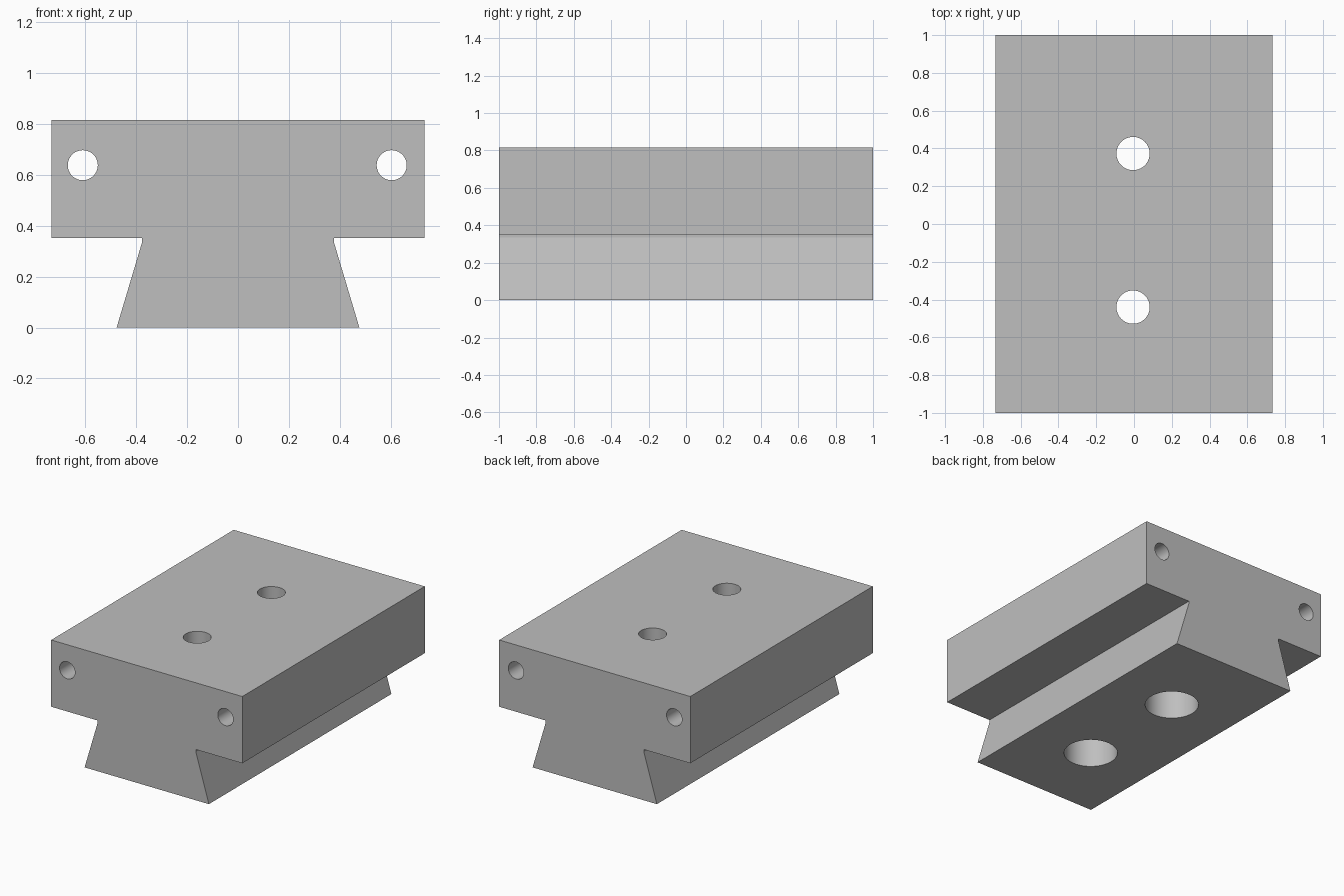
import bpy, bmesh, math
from mathutils import Vector

cube = bpy.data.objects.get("Cube")
if cube:
    bpy.data.objects.remove(cube, do_unlink=True)

TOP, SHELF, HALF_LENGTH = 0.815, 0.352, 1.0

# Single machined grey material
grey = bpy.data.materials.new("machined grey")
grey.use_nodes = True
colour = (0.52, 0.52, 0.52, 1)
grey.diffuse_color = colour
grey.node_tree.nodes["Principled BSDF"].inputs["Base Color"].default_value = colour


def add_object(name, bm):
    bmesh.ops.recalc_face_normals(bm, faces=bm.faces)
    mesh = bpy.data.meshes.new(name)
    bm.to_mesh(mesh)
    bm.free()
    mesh.materials.append(grey)
    obj = bpy.data.objects.new(name, mesh)
    bpy.context.collection.objects.link(obj)
    return obj


def drill(target, start, end, radius):
    """Cut a round hole from start to end."""
    start, end = Vector(start), Vector(end)
    bpy.ops.mesh.primitive_cylinder_add(
        vertices=64, radius=radius, depth=(end - start).length,
        location=(start + end) / 2,
        rotation=(end - start).to_track_quat('Z', 'Y').to_euler())
    cutter = bpy.context.object
    cutter.name = "hole_cutter"
    cutter.hide_render = True
    cutter.data.materials.append(grey)
    bpy.context.view_layer.objects.active = target
    mod = target.modifiers.new("hole", 'BOOLEAN')
    mod.operation = 'DIFFERENCE'
    mod.solver = 'EXACT'
    mod.object = cutter
    bpy.ops.object.modifier_apply(modifier=mod.name)
    bpy.data.objects.remove(cutter, do_unlink=True)


# Dovetail profile: flared foot, narrow neck, wide slab, mirrored in x
half = [(0.477, 0), (0.377, 0.335), (0.377, SHELF), (0.733, SHELF), (0.733, TOP)]
profile = half + [(-x, z) for x, z in reversed(half)]
bm = bmesh.new()
face = bm.faces.new([bm.verts.new((x, -HALF_LENGTH, z)) for x, z in profile])
swept = bmesh.ops.extrude_face_region(bm, geom=[face])["geom"]
bmesh.ops.translate(bm, vec=(0, 2 * HALF_LENGTH, 0),
                    verts=[v for v in swept if isinstance(v, bmesh.types.BMVert)])
block = add_object("dovetail_block", bm)

# Long holes running through the slab from front to back
for x in (-0.61, 0.604):
    drill(block, (x, -1.1, 0.638), (x, 1.1, 0.638), 0.059)

# Vertical bolt holes with wide counterbores from below
for y in (-0.44, 0.373):
    drill(block, (-0.005, y, -0.1), (-0.005, y, TOP + 0.1), 0.088)
    drill(block, (-0.005, y, -0.1), (-0.005, y, 0.45), 0.172)

# Smooth bores, crisp edges
bpy.ops.object.select_all(action='DESELECT')
block.select_set(True)
bpy.context.view_layer.objects.active = block
bpy.ops.object.shade_smooth_by_angle(angle=math.radians(12))
